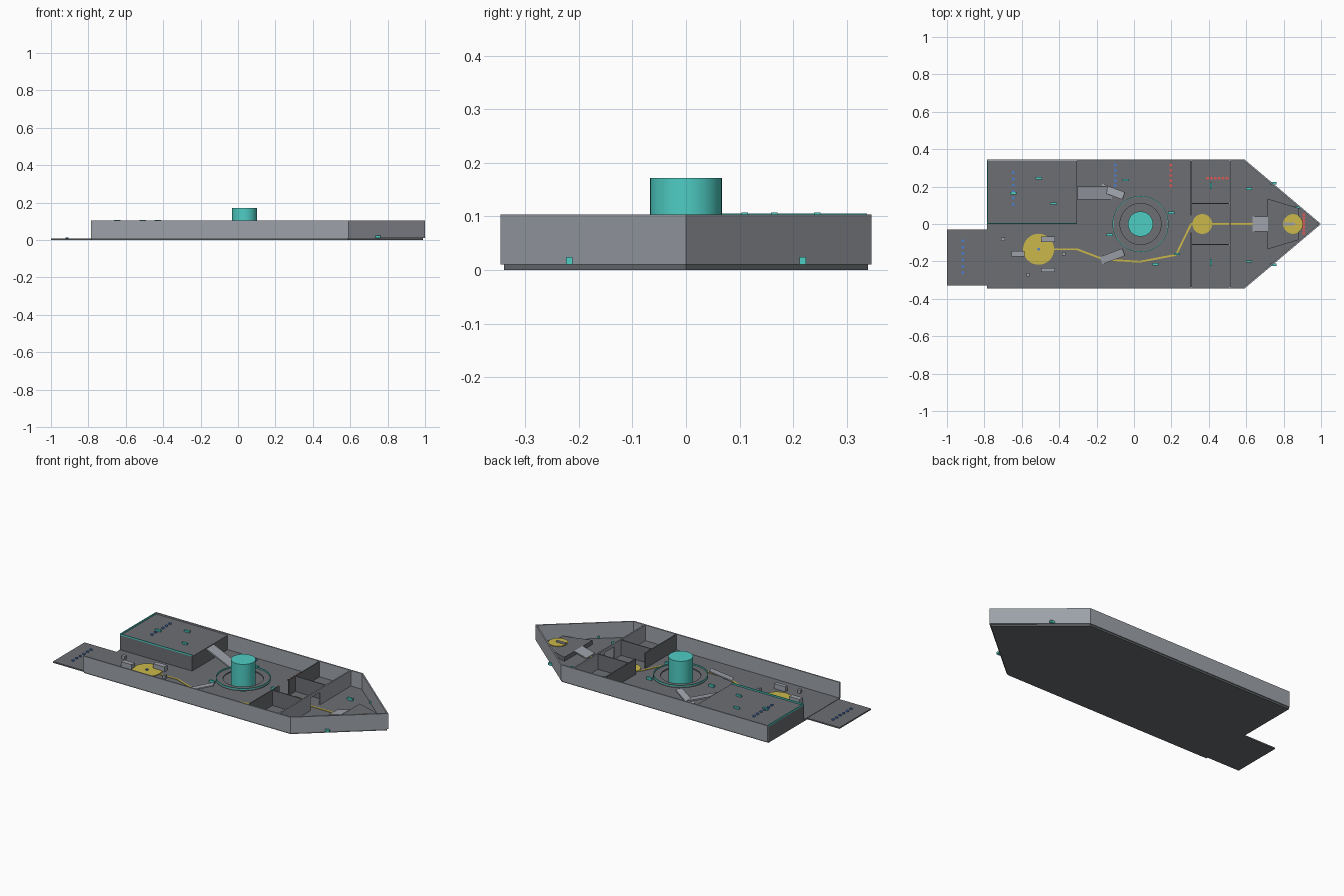
import bpy, bmesh, math
from mathutils import Vector, Matrix

if "Cube" in bpy.data.objects:
    bpy.data.objects.remove(bpy.data.objects["Cube"])


def mat(name, rgb):
    m = bpy.data.materials.new(name)
    m.diffuse_color = (*rgb, 1)
    m.use_nodes = True
    m.node_tree.nodes["Principled BSDF"].inputs["Base Color"].default_value = m.diffuse_color
    return m


FLOOR = mat("floor_grey", (0.15, 0.157, 0.17))
WALL = mat("wall_grey", (0.34, 0.36, 0.40))
TEAL = mat("teal", (0.077, 0.61, 0.55))
YELLOW = mat("yellow", (0.60, 0.48, 0.07))
BLUE = mat("blue", (0.07, 0.21, 0.63))
RED = mat("red", (0.75, 0.10, 0.09))


def finish(name, bm, m):
    bmesh.ops.recalc_face_normals(bm, faces=bm.faces)
    me = bpy.data.meshes.new(name)
    bm.to_mesh(me)
    bm.free()
    me.materials.append(m)
    ob = bpy.data.objects.new(name, me)
    bpy.context.collection.objects.link(ob)
    return ob


def prism(name, pts, z0, z1, m):
    bm = bmesh.new()
    f = bm.faces.new([bm.verts.new((x, y, z0)) for x, y in pts])
    r = bmesh.ops.extrude_face_region(bm, geom=[f])
    vs = [v for v in r["geom"] if isinstance(v, bmesh.types.BMVert)]
    bmesh.ops.translate(bm, verts=vs, vec=(0, 0, z1 - z0))
    return finish(name, bm, m)


def box(name, x0, x1, y0, y1, z0, z1, m):
    return prism(name, [(x0, y0), (x1, y0), (x1, y1), (x0, y1)], z0, z1, m)


def beam(name, p, q, width, thick, m):
    """Flat bar running from p to q, for sloping ramps and painted paths."""
    p, q = Vector(p), Vector(q)
    d = q - p
    bm = bmesh.new()
    bmesh.ops.create_cube(bm, size=1, matrix=Matrix.Translation((p + q) / 2)
                          @ d.to_track_quat('X', 'Z').to_matrix().to_4x4()
                          @ Matrix.Diagonal((d.length, width, thick, 1)))
    return finish(name, bm, m)


def disc(name, x, y, r, z0, z1, m, n=32):
    pts = [(x + r * math.cos(2 * math.pi * i / n), y + r * math.sin(2 * math.pi * i / n))
           for i in range(n)]
    return prism(name, pts, z0, z1, m)


def ring(name, x, y, r0, r1, z0, z1, m, n=48):
    bm = bmesh.new()
    prof = [(r0, z0), (r1, z0), (r1, z1), (r0, z1)]
    loops = [[bm.verts.new((x + r * math.cos(2 * math.pi * i / n),
                            y + r * math.sin(2 * math.pi * i / n), z)) for r, z in prof]
             for i in range(n)]
    for i in range(n):
        a, b = loops[i], loops[(i + 1) % n]
        for j in range(4):
            k = (j + 1) % 4
            bm.faces.new((a[j], b[j], b[k], a[k]))
    return finish(name, bm, m)


F, TOP = 0.01, 0.104  # floor level and wall top

# Hull floor, boarding ramp and outer wall (open at the rear)
prism("hull_floor", [(-0.786, -0.34), (0.588, -0.34), (0.99, 0), (0.588, 0.34), (-0.786, 0.34)],
      0, F, FLOOR)
box("boarding_ramp", -1.0, -0.786, -0.33, -0.03, 0, 0.008, FLOOR)
prism("outer_wall", [(-0.786, -0.346), (0.59, -0.346), (1.0, 0), (0.59, 0.346), (-0.786, 0.346),
                     (-0.786, 0.338), (0.587, 0.338), (0.988, 0), (0.587, -0.338),
                     (-0.786, -0.338)], F, TOP, WALL)

# Raised rear deck with teal edge trim and a ramp down to the main floor
DECK = 0.097
box("rear_deck", -0.786, -0.305, 0, 0.338, F, DECK, FLOOR)
box("deck_side_trim", -0.786, -0.305, 0, 0.005, DECK, TOP + 0.002, TEAL)
box("deck_rear_trim", -0.786, -0.781, 0.005, 0.338, DECK, TOP + 0.002, TEAL)
beam("deck_ramp", (-0.303, 0.165, 0.092), (-0.12, 0.165, 0.012), 0.07, 0.008, WALL)

# Room partitions around the central corridor
for s, side in ((1, "left"), (-1, "right")):
    ys = sorted((s * 0.045, s * 0.338))
    box("rear_partition_" + side, 0.301, 0.307, *ys, F, TOP - 0.002, FLOOR)
    box("front_partition_" + side, 0.507, 0.515, *ys, F, TOP, WALL)
    box("corridor_wall_" + side, 0.307, 0.507, s * 0.11 - 0.003, s * 0.11 + 0.003,
        F, TOP - 0.002, FLOOR)
box("front_door_lintel", 0.507, 0.515, -0.045, 0.045, 0.085, TOP, WALL)

# Central column with walkway ring, railing and two ramps
CX = 0.035
column = disc("central_column", CX, 0, 0.067, F, 0.172, TEAL, 48)
walkway = ring("walkway_ring", CX, 0, 0.11, 0.15, 0.05, 0.058, FLOOR)
railing = ring("walkway_railing", CX, 0, 0.146, 0.15, 0.058, 0.066, TEAL)
for ob in (column, walkway, railing):
    bpy.context.view_layer.objects.active = ob
    bpy.ops.object.select_all(action='DESELECT')
    ob.select_set(True)
    bpy.ops.object.shade_smooth_by_angle()
for s, side in ((1, "left"), (-1, "right")):
    beam("walkway_ramp_" + side, (-0.175, s * 0.195, 0.012), (-0.055, s * 0.15, 0.055),
         0.042, 0.007, WALL)

# Bow platform and its ramp
BOW = 0.035
prism("bow_platform", [(0.715, -0.135), (0.88, -0.085), (0.88, 0.085), (0.715, 0.135)],
      F, BOW, FLOOR)
beam("bow_ramp", (0.635, 0, 0.012), (0.717, 0, BOW - 0.002), 0.08, 0.007, WALL)
box("bow_console", 0.80, 0.86, -0.007, 0.007, BOW, BOW + 0.012, WALL)

# Yellow floor markers and the guide path
disc("hangar_marker", -0.51, -0.135, 0.083, F, F + 0.004, YELLOW)
disc("corridor_marker", 0.365, 0, 0.053, F, F + 0.004, YELLOW)
disc("bow_marker", 0.85, 0, 0.053, BOW - 0.004, BOW + 0.004, YELLOW)
path = [(-0.43, -0.135), (-0.305, -0.135), (-0.16, -0.19), (0.03, -0.202),
        (0.225, -0.165), (0.305, 0), (0.64, 0)]
for a, b in zip(path, path[1:]):
    beam("guide_path", (*a, F + 0.001), (*b, F + 0.001), 0.01, 0.004, YELLOW)

# Cargo crates in the hangar
for x, y, w, d, h in ((-0.46, -0.082, 0.075, 0.03, 0.03), (-0.62, -0.16, 0.07, 0.03, 0.03),
                      (-0.46, -0.245, 0.075, 0.022, 0.03), (-0.70, -0.082, 0.02, 0.018, 0.02),
                      (-0.375, -0.16, 0.018, 0.018, 0.02), (-0.567, -0.272, 0.018, 0.018, 0.02)):
    box("crate", x - w / 2, x + w / 2, y - d / 2, y + d / 2, F, F + h, WALL)


# Rows of small position markers
def dots(name, a, b, n, z, m):
    for i in range(n):
        p = Vector(a).lerp(Vector(b), i / max(n - 1, 1))
        disc(name, p.x, p.y, 0.008, z, z + 0.006, m, 10)


dots("deck_dot", (-0.645, 0.105), (-0.645, 0.275), 6, DECK, BLUE)
dots("ramp_dot", (-0.915, -0.26), (-0.915, -0.09), 6, 0.008, BLUE)
dots("hall_blue_dot", (-0.10, 0.205), (-0.10, 0.315), 5, F, BLUE)
dots("hangar_dot", (-0.51, -0.135), (-0.51, -0.135), 1, F + 0.004, BLUE)
dots("hall_red_dot", (0.197, 0.205), (0.197, 0.315), 5, F, RED)
dots("cell_red_dot", (0.393, 0.245), (0.498, 0.245), 6, F, RED)
dots("bow_red_dot", (0.908, -0.05), (0.908, 0.05), 7, F, RED)

# Small teal lamps
for x, y, z in ((-0.645, 0.165, DECK), (-0.51, 0.245, DECK), (-0.43, 0.11, DECK),
                (-0.045, 0.235, F), (0.2, 0.06, F), (-0.13, -0.058, F), (0.115, -0.215, F),
                (0.23, -0.16, F), (0.615, 0.188, F), (0.615, -0.2, F), (0.87, 0.088, F),
                (0.745, 0.218, F), (0.745, -0.218, F)):
    box("lamp", x - 0.017, x + 0.017, y - 0.006, y + 0.006, z, z + (0.01 if z == DECK else 0.014),
        TEAL)
for y in (0.205, -0.205):
    box("cell_lamp", 0.406, 0.417, y - 0.017, y + 0.017, F, F + 0.014, TEAL)
